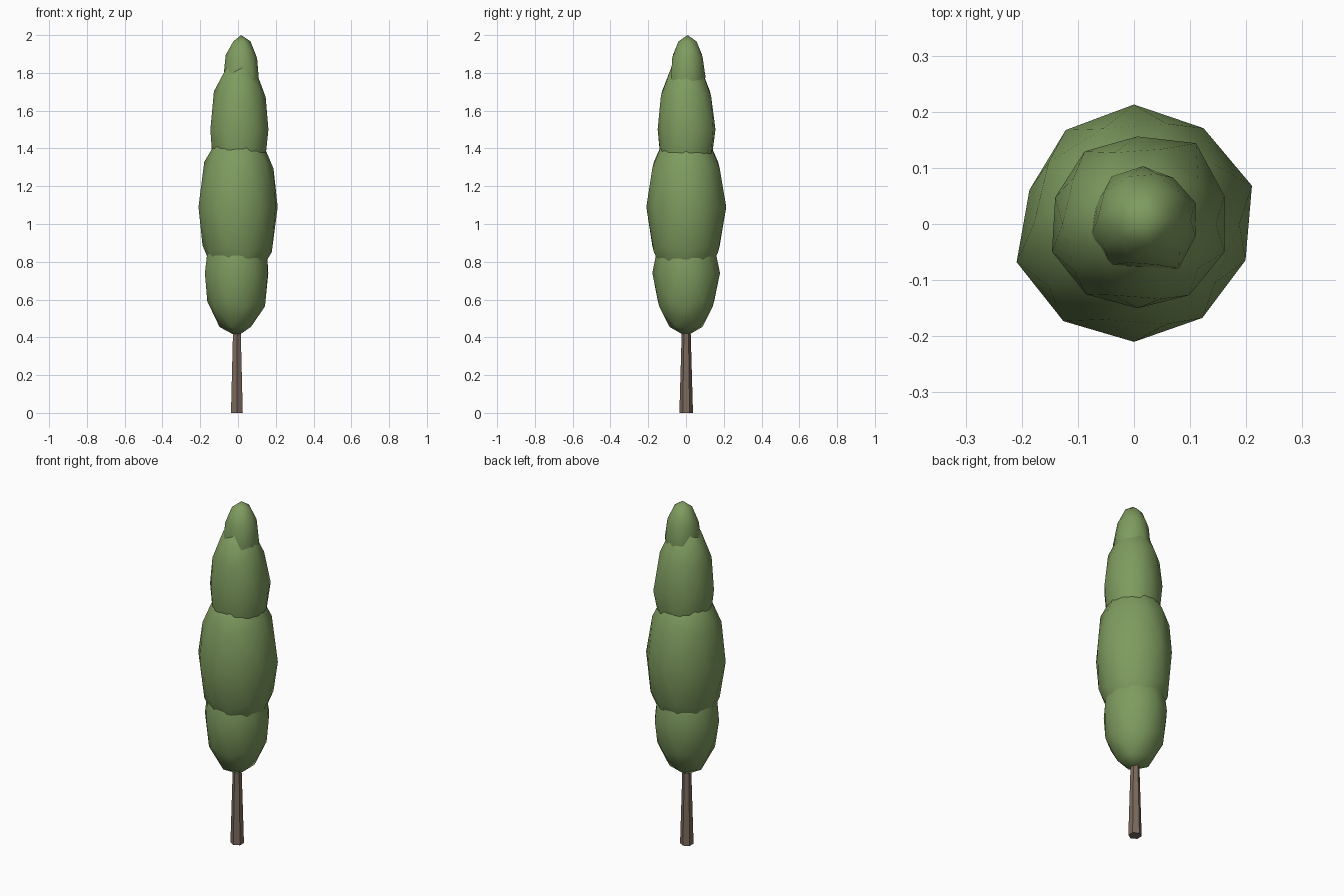
import bpy, math

if "Cube" in bpy.data.objects:
    bpy.data.objects.remove(bpy.data.objects["Cube"])


def material(name, color):
    m = bpy.data.materials.new(name)
    m.diffuse_color = (*color, 1)
    m.use_nodes = True
    m.node_tree.nodes["Principled BSDF"].inputs["Base Color"].default_value = m.diffuse_color
    return m


leaf = material("leaf_green", (0.21, 0.33, 0.115))
bark = material("bark_brown", (0.20, 0.145, 0.11))


def foliage(name, center, radius, half_height, waist):
    """Stretched low-poly ball; waist = radii of the ten equator points from 18 degrees."""
    bpy.ops.mesh.primitive_ico_sphere_add(subdivisions=2, radius=1, location=center)
    ob = bpy.context.object
    ob.name = name
    for v in ob.data.vertices:
        r = radius
        if abs(v.co.z) < 0.05:
            angle = math.degrees(math.atan2(v.co.y, v.co.x))
            r = waist[round((angle - 18) / 36) % 10]
        v.co.x *= r
        v.co.y *= r
        v.co.z *= half_height
    bpy.ops.object.shade_smooth()
    ob.data.materials.append(leaf)


# Four overlapping foliage tiers, bottom to top
foliage("lower_foliage", (-0.006, 0, 0.74), 0.175, 0.335,
        [0.175, 0.18, 0.18, 0.175, 0.178, 0.178, 0.172, 0.178, 0.17, 0.172])
foliage("middle_foliage", (0, 0, 1.09), 0.21, 0.455,
        [0.221, 0.211, 0.213, 0.207, 0.196, 0.22, 0.214, 0.21, 0.207, 0.209])
foliage("upper_foliage", (0.006, 0, 1.50), 0.157, 0.385,
        [0.163, 0.178, 0.156, 0.160, 0.154, 0.160, 0.155, 0.150, 0.157, 0.163])
foliage("top_foliage", (0.016, 0.008, 1.78), 0.095, 0.22,
        [0.098, 0.092, 0.095, 0.095, 0.09, 0.098, 0.101, 0.087, 0.108, 0.098])

# Tapered six-sided trunk, reaching into the lower foliage
bpy.ops.mesh.primitive_cone_add(vertices=6, radius1=0.036, radius2=0.020,
                                depth=0.56, location=(-0.006, 0.001, 0.28))
trunk = bpy.context.object
trunk.name = "trunk"
trunk.data.materials.append(bark)
